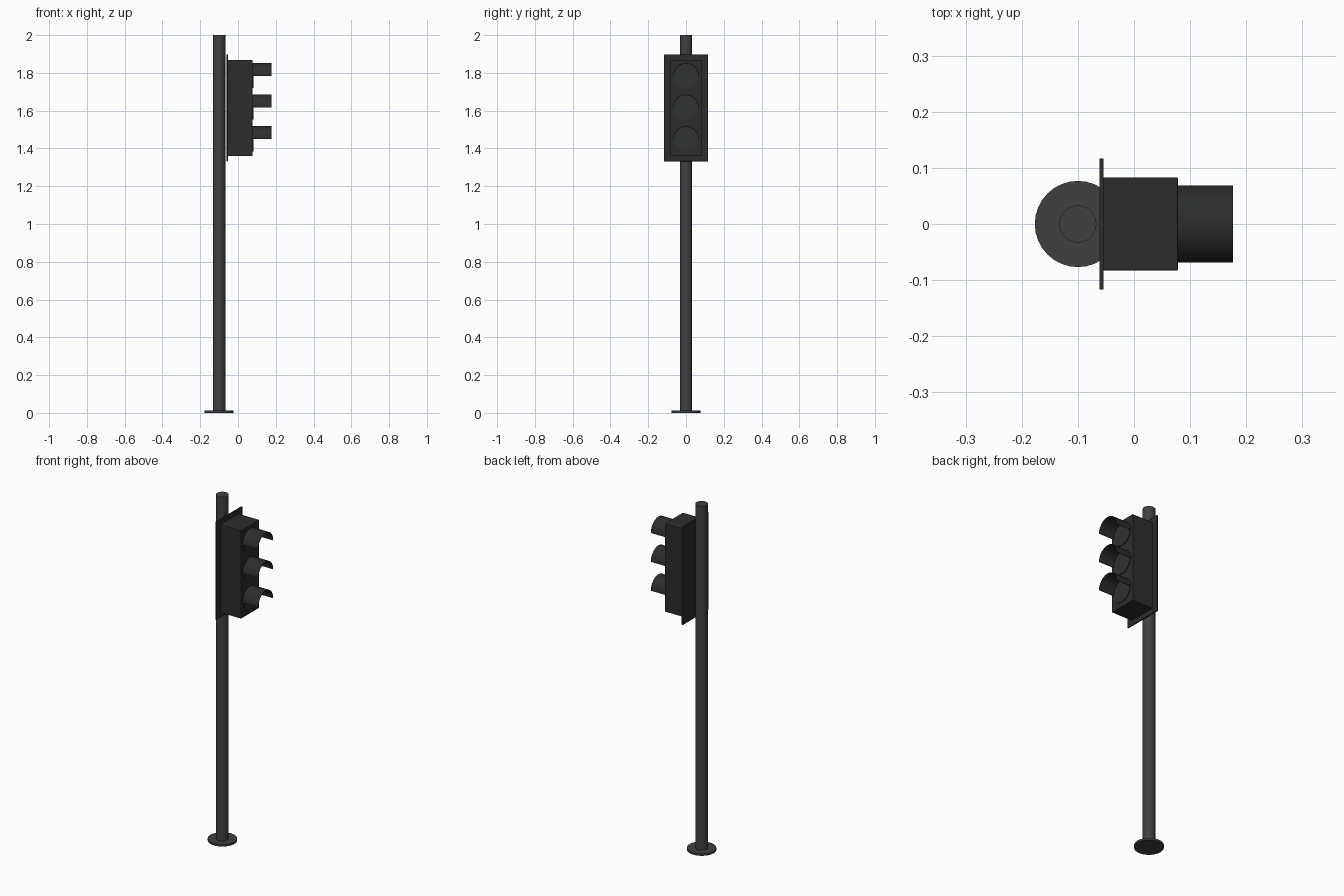
import bpy, bmesh, math
from mathutils import Matrix

if "Cube" in bpy.data.objects:
    bpy.data.objects.remove(bpy.data.objects["Cube"])


def material(name, value):
    m = bpy.data.materials.new(name)
    m.diffuse_color = (value, value * 1.02, value * 1.04, 1)
    m.use_nodes = True
    m.node_tree.nodes["Principled BSDF"].inputs["Base Color"].default_value = m.diffuse_color
    return m


pole_grey = material("pole_grey", 0.05)
housing_black = material("housing_black", 0.025)
lens_dark = material("lens_dark", 0.03)


def finish(obj, name, mat, smooth=False):
    obj.name = name
    obj.data.materials.append(mat)
    if smooth:
        bpy.ops.object.select_all(action='DESELECT')
        obj.select_set(True)
        bpy.context.view_layer.objects.active = obj
        bpy.ops.object.shade_smooth_by_angle(angle=math.radians(35))
    return obj


def cylinder(name, radius, depth, center, mat, along_x=False):
    rot = (0, math.pi / 2, 0) if along_x else (0, 0, 0)
    bpy.ops.mesh.primitive_cylinder_add(vertices=32, radius=radius, depth=depth,
                                        location=center, rotation=rot)
    return finish(bpy.context.object, name, mat, True)


def box(name, x0, x1, half_y, z0, z1, mat, bevel):
    bpy.ops.mesh.primitive_cube_add(size=1, location=((x0 + x1) / 2, 0, (z0 + z1) / 2))
    obj = bpy.context.object
    obj.scale = (x1 - x0, 2 * half_y, z1 - z0)
    bpy.ops.object.transform_apply(location=False, rotation=False, scale=True)
    b = obj.modifiers.new("bevel", 'BEVEL')
    b.width, b.segments = bevel, 2
    return finish(obj, name, mat)


def visor(name, z, mat):
    # Upper half of a thin tube, open at the front and underneath
    x0, x1, outer, inner, n = 0.078, 0.1765, 0.069, 0.066, 20
    bm = bmesh.new()
    profile = [(outer, math.pi * i / n) for i in range(n + 1)]
    profile += [(inner, math.pi * i / n) for i in range(n, -1, -1)]
    rings = [[bm.verts.new((x, r * math.cos(a), z + r * math.sin(a)))
              for r, a in profile] for x in (x0, x1)]
    count = len(profile)
    for i in range(count):
        j = (i + 1) % count
        bm.faces.new((rings[0][i], rings[0][j], rings[1][j], rings[1][i]))
    for ring in rings:
        for i in range(n):
            bm.faces.new((ring[i], ring[i + 1], ring[count - 2 - i], ring[count - 1 - i]))
    bmesh.ops.recalc_face_normals(bm, faces=bm.faces)
    mesh = bpy.data.meshes.new(name)
    bm.to_mesh(mesh)
    bm.free()
    obj = bpy.data.objects.new(name, mesh)
    bpy.context.collection.objects.link(obj)
    return finish(obj, name, mat, True)


# Pole and round foot
cylinder("pole", 0.033, 2.0, (-0.1, 0, 1.0), pole_grey)
cylinder("base_plate", 0.0768, 0.012, (-0.1, 0, 0.006), pole_grey)

# Signal head
box("back_plate", -0.0615, -0.054, 0.117, 1.332, 1.897, housing_black, 0.001)
box("housing", -0.055, 0.078, 0.083, 1.36, 1.869, housing_black, 0.002)

# Three lenses with hoods
for label, z in (("top", 1.783), ("middle", 1.616), ("bottom", 1.449)):
    cylinder(label + "_lens", 0.064, 0.007, (0.0785, 0, z), lens_dark, True)
    visor(label + "_visor", z, housing_black)
